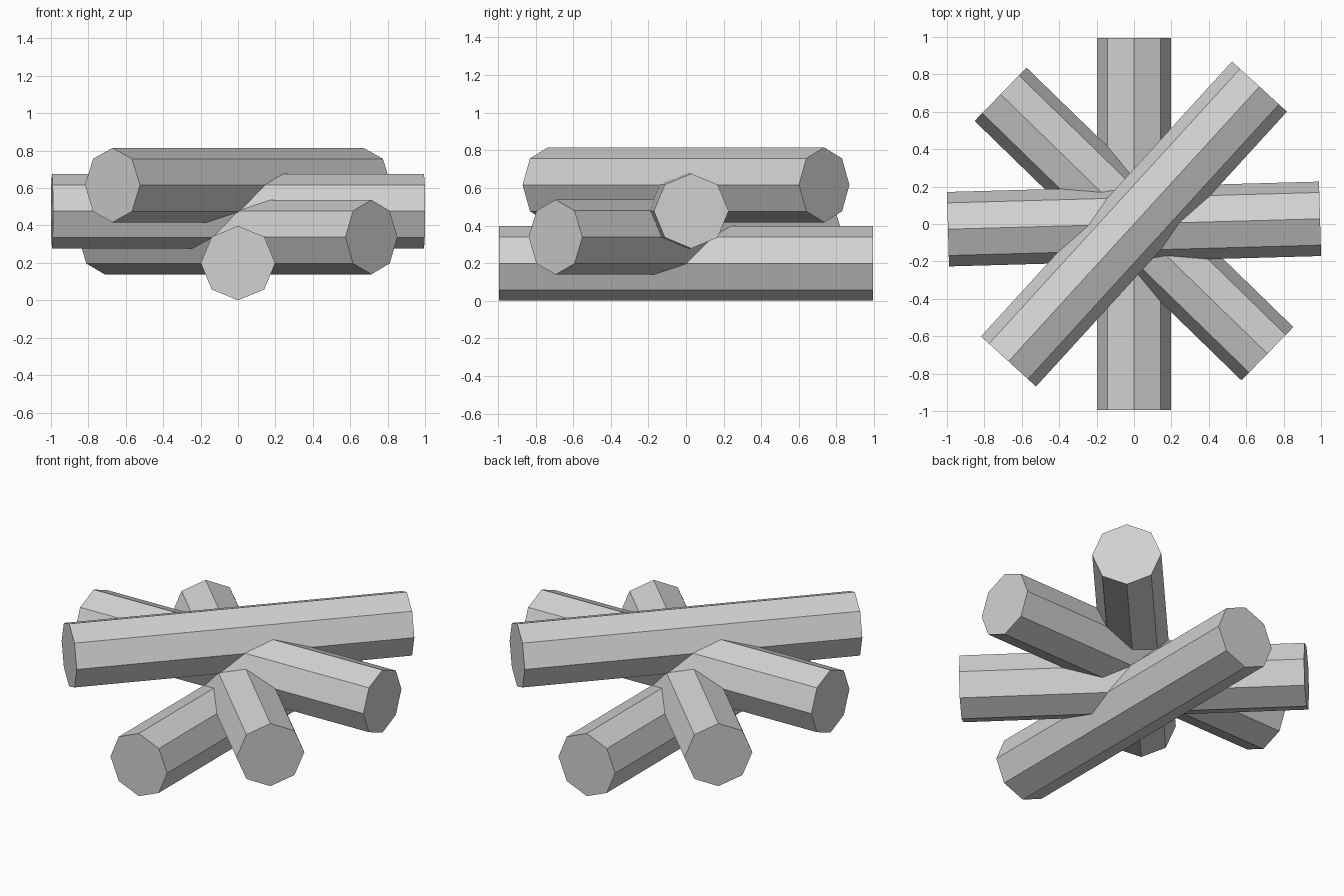
import bpy
from math import radians, pi
from mathutils import Matrix

cube = bpy.data.objects.get("Cube")
if cube:
    bpy.data.objects.remove(cube, do_unlink=True)

RADIUS = 0.199
LENGTH = 1.99
STEP = 0.139  # height gained by each log in the stack

# Single flat grey material
grey = bpy.data.materials.new("light_grey")
grey.use_nodes = True
colour = (0.64, 0.64, 0.64, 1)
grey.diffuse_color = colour
grey.node_tree.nodes["Principled BSDF"].inputs["Base Color"].default_value = colour


def add_log(name, level, heading):
    """Eight-sided log lying flat, a corner edge on top, turned about z."""
    bpy.ops.mesh.primitive_cylinder_add(vertices=8, radius=RADIUS, depth=LENGTH)
    log = bpy.context.object
    log.name = name
    log.data.materials.append(grey)
    turn = Matrix.Rotation(radians(heading), 4, "Z") @ Matrix.Rotation(pi / 2, 4, "Y")
    log.data.transform(turn)
    log.location.z = RADIUS + level * STEP


# Crossed logs, bottom to top
headings = {
    "bottom_log": 90,
    "lower_diagonal_log": -44.2,
    "cross_log": 1.6,
    "top_diagonal_log": 47.6,
}
for level, (name, heading) in enumerate(headings.items()):
    add_log(name, level, heading)
